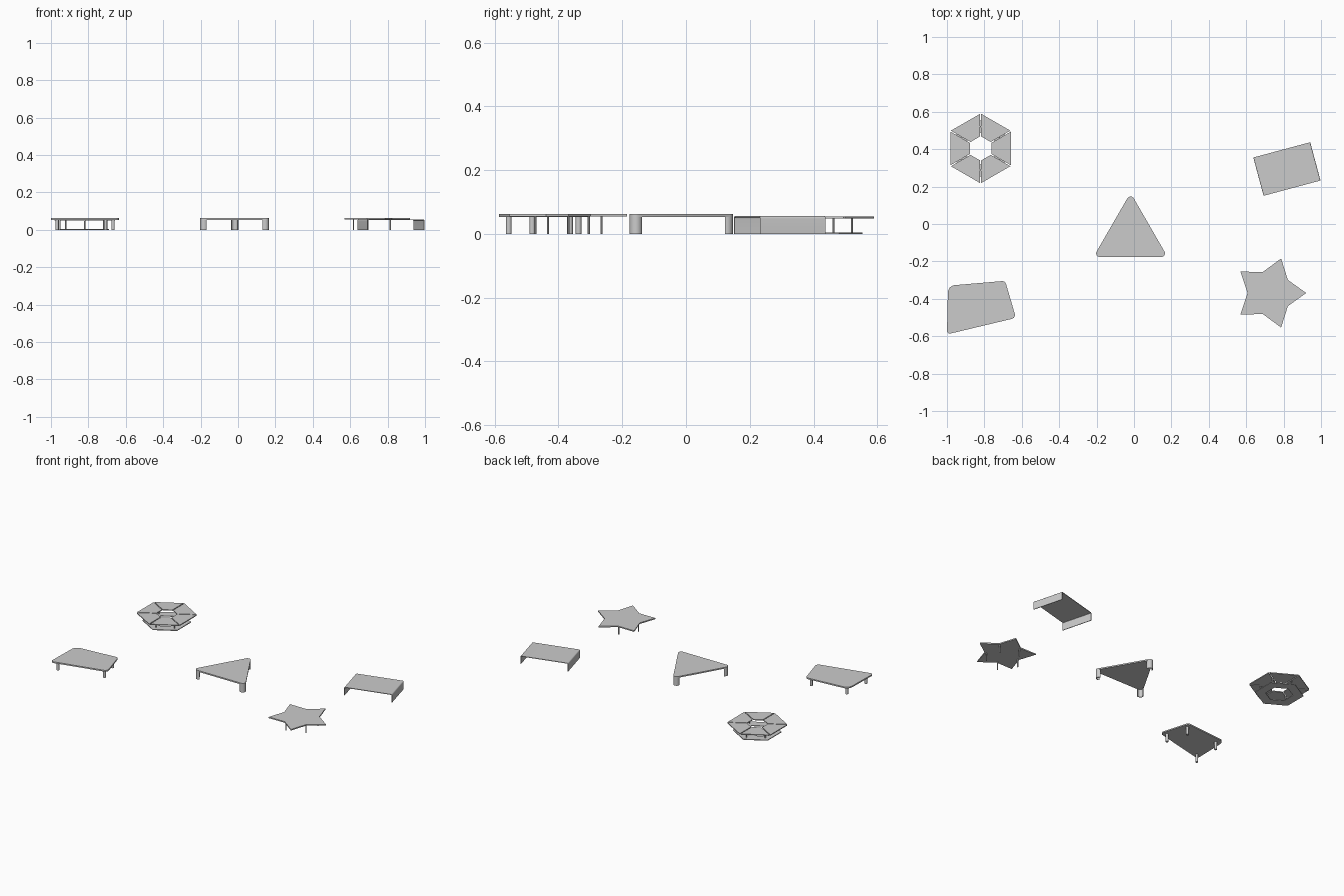
import bpy, bmesh, math
from mathutils import Vector, Matrix

if "Cube" in bpy.data.objects:
    bpy.data.objects.remove(bpy.data.objects["Cube"])


def finish(name, bm, matrix=None):
    if matrix:
        bm.transform(matrix)
    bmesh.ops.recalc_face_normals(bm, faces=bm.faces)
    me = bpy.data.meshes.new(name)
    bm.to_mesh(me)
    bm.free()
    ob = bpy.data.objects.new(name, me)
    bpy.context.collection.objects.link(ob)
    return ob


def prism(name, pts, z0, z1, matrix=None):
    bm = bmesh.new()
    face = bm.faces.new([bm.verts.new((p[0], p[1], z0)) for p in pts])
    ext = bmesh.ops.extrude_face_region(bm, geom=[face])["geom"]
    bmesh.ops.translate(bm, vec=(0, 0, z1 - z0),
                        verts=[v for v in ext if isinstance(v, bmesh.types.BMVert)])
    return finish(name, bm, matrix)


def polar(c, r, deg):
    a = math.radians(deg)
    return Vector((c[0] + r * math.cos(a), c[1] + r * math.sin(a)))


def leg(name, p, r, z0, z1, sides=16):
    ob = prism(name, [polar(p, r, 360 * i / sides) for i in range(sides)], z0, z1)
    smooth(ob)


def smooth(ob):
    bpy.ops.object.select_all(action='DESELECT')
    ob.select_set(True)
    bpy.context.view_layer.objects.active = ob
    bpy.ops.object.shade_smooth_by_angle(angle=math.radians(35))


def rounded(corners, radii, n=8):
    """Round each corner of a counter-clockwise polygon with an arc."""
    out = []
    for i, r in enumerate(radii):
        p = Vector(corners[i])
        a = (Vector(corners[i - 1]) - p).normalized()
        b = (Vector(corners[(i + 1) % len(corners)]) - p).normalized()
        half = a.angle(b) / 2
        c = p + (a + b).normalized() * r / math.sin(half)
        start = p + a * r / math.tan(half) - c
        sweep = math.pi - 2 * half
        for k in range(n + 1):
            out.append(c + Matrix.Rotation(sweep * k / n, 2) @ start)
    return out


# Four-cornered table with round legs
quad = [(-1.0, -0.59), (-0.631, -0.502), (-0.689, -0.304), (-0.994, -0.33)]
smooth(prism("quad_top", rounded(quad, (0.015, 0.022, 0.022, 0.04)), 0.053, 0.062))
for i, p in enumerate([(-0.967, -0.556), (-0.668, -0.482), (-0.708, -0.337), (-0.957, -0.364)]):
    leg(f"quad_leg_{i + 1}", p, 0.009, 0, 0.053)

# Triangular table with curved corner legs
tc, tr, R = (-0.0185, -0.0623), 0.02, 0.1893
centres = [polar(tc, R, a) for a in (90, 210, 330)]
tips = [polar(tc, R + 2 * tr, a) for a in (90, 210, 330)]
smooth(prism("triangle_top", rounded(tips, (tr,) * 3), 0.053, 0.062))
for i, a in enumerate((90, 210, 330)):
    c = centres[i]
    back = polar((0, 0), 0.004, a + 180)
    outer = [polar(c, tr, a - 90 + 15 * k) for k in range(13)]
    inner = [polar(c, tr - 0.004, a + 90 - 15 * k) for k in range(13)]
    shell = [outer[0] + back] + outer + [outer[-1] + back, inner[0] + back] + inner + [inner[-1] + back]
    smooth(prism(f"triangle_leg_{i + 1}", shell, 0, 0.053))

# Star table with slim legs under the inner corners
sc = (0.7265, -0.369)
prism("star_top", [polar(sc, (0.194, 0.119)[i % 2], 36 * i) for i in range(10)], 0.054, 0.062)
for i in range(5):
    leg(f"star_leg_{i + 1}", polar(sc, 0.109, 36 + 72 * i), 0.0035, 0, 0.054, 10)

# Waterfall table: one bent sheet, profile swept across the width
L, W, H, T, B = 0.1575, 0.106, 0.056, 0.004, 0.008
bend = [(L - B + B * math.cos(math.radians(a)), H - B + B * math.sin(math.radians(a))) for a in range(0, 91, 15)]
inside = [(L - B + (B - T) * math.cos(math.radians(a)), H - B + (B - T) * math.sin(math.radians(a)))
          for a in range(90, -1, -15)]
half_out = [(L, 0)] + bend
half_in = inside + [(L - T, 0)]
profile = half_out + [(-x, z) for x, z in reversed(half_out)] \
    + [(-x, z) for x, z in reversed(half_in)] + half_in
place = Matrix.Translation((0.8175, 0.294, 0)) @ Matrix.Rotation(math.radians(15), 4, 'Z') \
    @ Matrix.Rotation(math.radians(90), 4, 'X')
smooth(prism("waterfall_table", profile, -W, W, place))

# Hexagonal table: six top panels, slim legs, base ring
hc = Vector((-0.82, 0.404))
gap = 0.003
for i in range(6):
    a = 30 + 60 * i
    side = polar((0, 0), gap, a + 90)
    side2 = polar((0, 0), gap, a - 30)
    panel = [polar(hc, 0.064, a) + side, polar(hc, 0.185, a) + side,
             polar(hc, 0.185, a + 60) + side2, polar(hc, 0.064, a + 60) + side2]
    prism(f"hexagon_panel_{i + 1}", panel, 0.049, 0.055)
    leg(f"hexagon_leg_{i + 1}", polar(hc, 0.116, a), 0.0035, 0.004, 0.05, 10)

bm = bmesh.new()
rings = [[bm.verts.new((*polar(hc, r, 30 + 60 * i), z)) for i in range(6)]
         for r, z in ((0.15, 0), (0.15, 0.005), (0.085, 0.005), (0.085, 0))]
for k in range(4):
    for i in range(6):
        j = (i + 1) % 6
        bm.faces.new((rings[k][i], rings[k][j], rings[(k + 1) % 4][j], rings[(k + 1) % 4][i]))
finish("hexagon_base_ring", bm)
